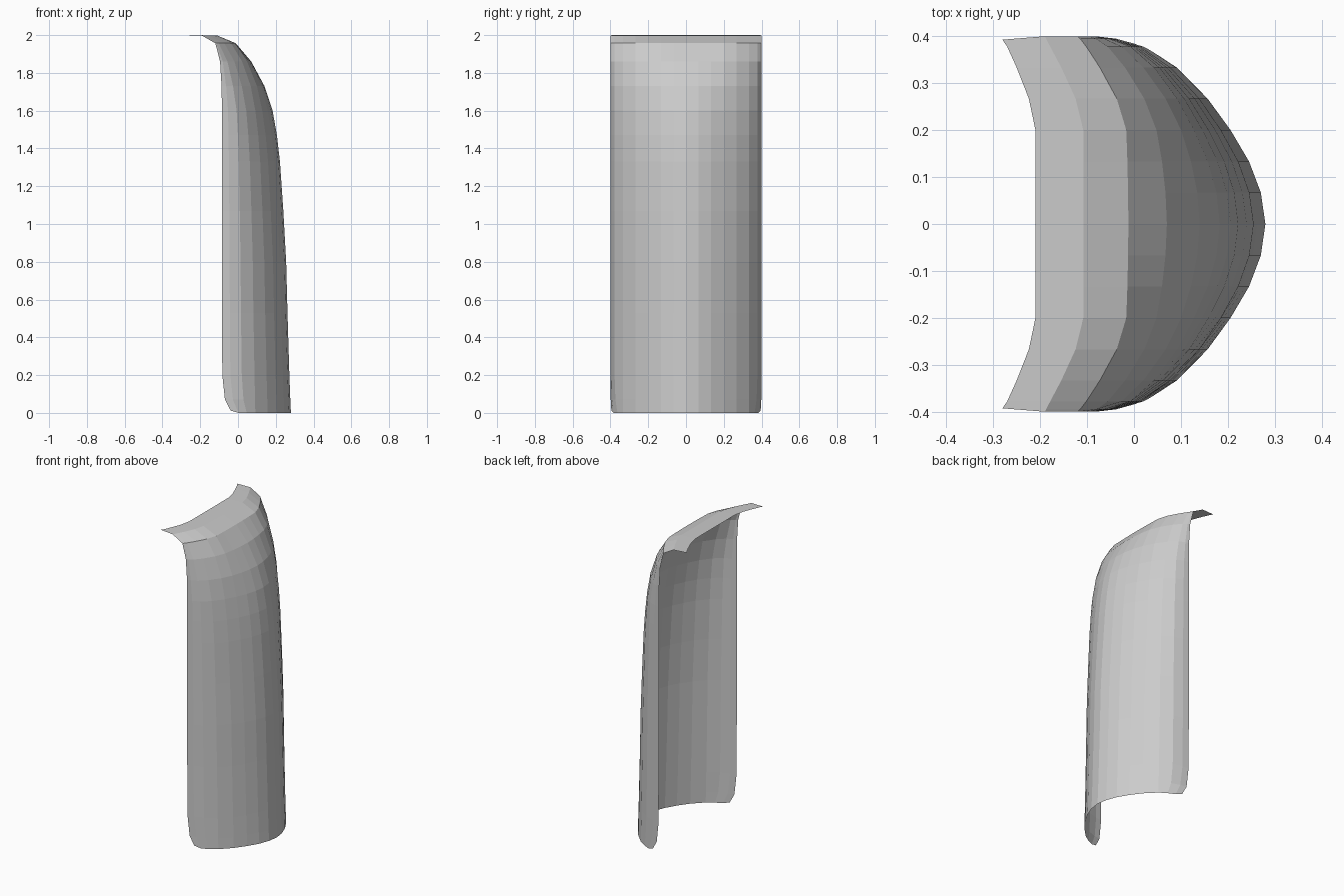
import bpy
import bmesh

cube = bpy.data.objects.get("Cube")
if cube:
    bpy.data.objects.remove(cube)

# Half cross-section from centre to edge: (y, round weight, flat weight)
ARC = [(0, 1, 1), (.067, .973, 1), (.133, .904, 1), (.2, .795, 1), (.267, .66, .8),
       (.333, .48, .43), (.378, .29, .14), (.395, .12, .03), (.4, 0, 0)]

# Rows from lip to foot: (z, centre x, edge x, flatness, last arc position)
ROWS = [(2, -.21, -.28, 1, 8), (1.997, -.108, -.19, 1, 8), (1.957, -.012, -.12, .8, 8),
        (1.86, .07, -.095, .35, 8), (1.73, .14, -.087, .15, 8), (1.6, .183, -.085, 0, 8),
        (1.47, .206, -.085, 0, 8), (1.33, .222, -.085, 0, 8), (1.07, .24, -.085, 0, 8),
        (.8, .255, -.085, 0, 8), (.53, .262, -.085, 0, 8), (.2, .272, -.083, 0, 8),
        (.07, .277, -.082, 0, 7.7), (0, .28, -.082, 0, 7)]
LAST = len(ARC) - 1


def arc_point(u, row):
    """Point at signed arc position u on one row of the shell."""
    z, centre, edge, flat, limit = row
    side = -1 if u < 0 else 1
    u = abs(u)
    if u > 5:  # pull the outer columns in to round the lower corners
        u = 5 + (u - 5) * (limit - 5) / (LAST - 5)
    i = min(int(u), LAST - 1)
    y, rnd, flt = [a + (b - a) * (u - i) for a, b in zip(ARC[i], ARC[i + 1])]
    weight = rnd + (flt - rnd) * flat
    return (edge + (centre - edge) * weight, side * y, z)


# Curved open shell with the flared lip
bm = bmesh.new()
grid = [[bm.verts.new(arc_point(u, row)) for u in range(-LAST, LAST + 1)] for row in ROWS]
for upper, lower in zip(grid, grid[1:]):
    for j in range(2 * LAST):
        bm.faces.new((upper[j], lower[j], lower[j + 1], upper[j + 1]))

# Lift the bottom corner tips and draw in the lip tips
for j in (0, -1):
    grid[-1][j].co.z = .012
    grid[0][j].co.y *= .982
for j in (1, -2):
    grid[0][j].co.y *= .985

mesh = bpy.data.meshes.new("curved_shell")
bm.to_mesh(mesh)
bm.free()
shell = bpy.data.objects.new("curved_shell", mesh)
bpy.context.collection.objects.link(shell)

# Plain light grey
grey = bpy.data.materials.new("light_grey")
grey.use_nodes = True
grey.diffuse_color = (.6, .6, .6, 1)
grey.node_tree.nodes["Principled BSDF"].inputs["Base Color"].default_value = (.6, .6, .6, 1)
mesh.materials.append(grey)
